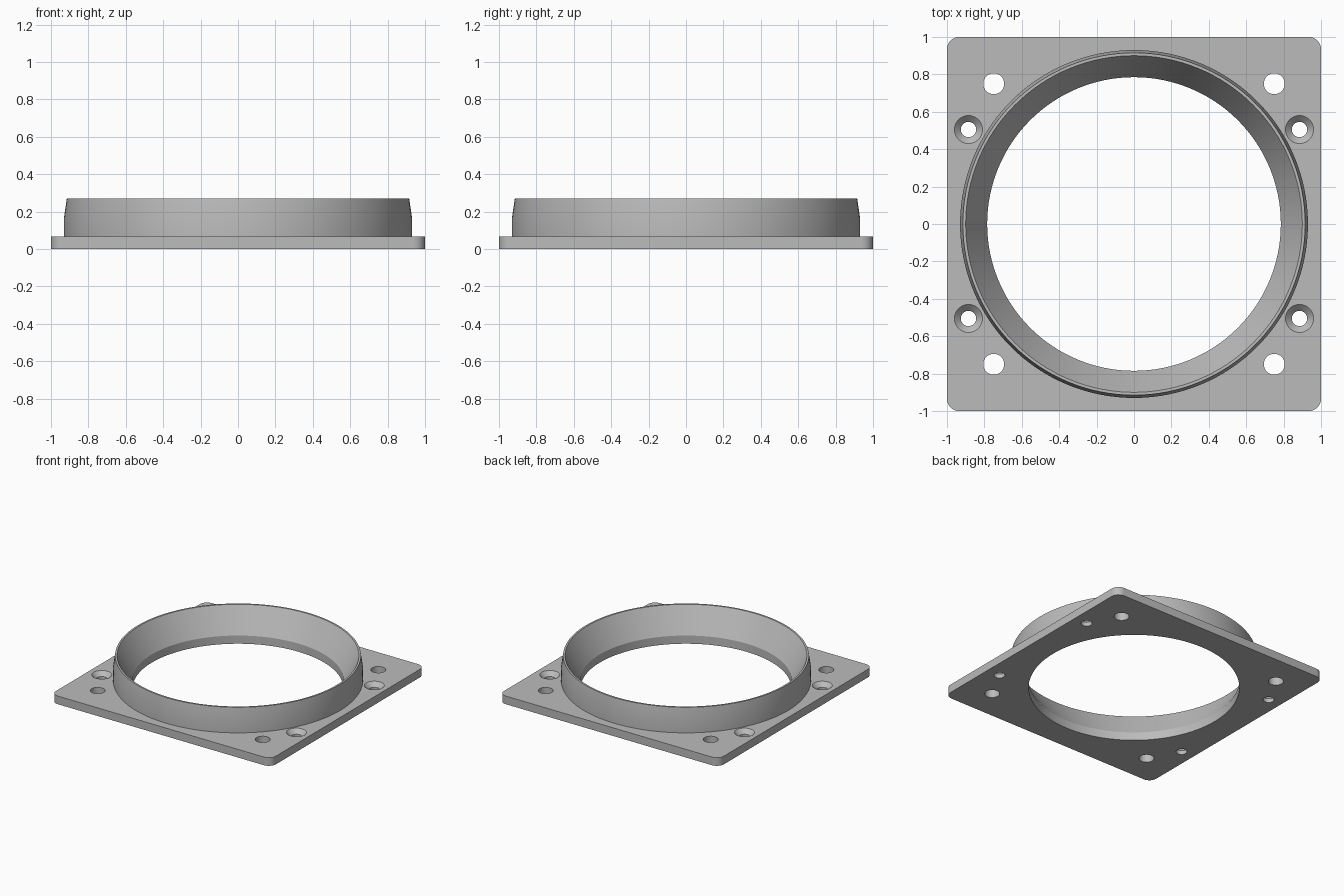
import bpy, bmesh, math

cube = bpy.data.objects.get("Cube")
if cube:
    bpy.data.objects.remove(cube, do_unlink=True)

PLATE_H, RING_H = 0.067, 0.27

grey = bpy.data.materials.new("light grey")
grey.use_nodes = True
colour = (0.5, 0.5, 0.5, 1)
grey.diffuse_color = colour
grey.node_tree.nodes["Principled BSDF"].inputs["Base Color"].default_value = colour


def make_object(name, bm):
    bmesh.ops.recalc_face_normals(bm, faces=bm.faces)
    mesh = bpy.data.meshes.new(name)
    bm.to_mesh(mesh)
    bm.free()
    mesh.materials.append(grey)
    obj = bpy.data.objects.new(name, mesh)
    bpy.context.collection.objects.link(obj)
    return obj


def add_turned(bm, profile, sides, x=0, y=0):
    """Closed solid turned about a vertical axis from (radius, z) pairs."""
    rings = []
    for r, z in profile:
        angles = [2 * math.pi * i / sides for i in range(sides)]
        rings.append([bm.verts.new((x + r * math.cos(a), y + r * math.sin(a), z)) for a in angles])
    for low, high in zip(rings, rings[1:]):
        for i in range(sides):
            j = (i + 1) % sides
            bm.faces.new((low[i], low[j], high[j], high[i]))
    bm.faces.new(rings[0][::-1])
    bm.faces.new(rings[-1])


def combine(target, tool, operation):
    mod = target.modifiers.new(operation.lower(), 'BOOLEAN')
    mod.operation, mod.object, mod.solver = operation, tool, 'EXACT'
    bpy.context.view_layer.objects.active = target
    bpy.ops.object.modifier_apply(modifier=mod.name)
    bpy.data.objects.remove(tool, do_unlink=True)


# Square plate with rounded upright corners
bm = bmesh.new()
bmesh.ops.create_cube(bm, size=2)
for v in bm.verts:
    v.co.z = PLATE_H if v.co.z > 0 else 0
upright = [e for e in bm.edges if abs(e.verts[0].co.z - e.verts[1].co.z) > 0.01]
bmesh.ops.bevel(bm, geom=upright, offset=0.065, segments=8, profile=0.5, affect='EDGES')
flange = make_object("flange_with_collar", bm)

# Raised collar, tapering near its rim
bm = bmesh.new()
add_turned(bm, [(0.93, 0.03), (0.93, 0.17), (0.915, RING_H)], 128)
combine(flange, make_object("collar", bm), 'UNION')

# Funnel-shaped bore, four plain holes and four countersunk holes
bm = bmesh.new()
add_turned(bm, [(0.785, -0.1), (0.785, PLATE_H), (0.9, RING_H), (0.957, 0.37)], 128)
for sx in (-1, 1):
    for sy in (-1, 1):
        add_turned(bm, [(0.056, -0.1), (0.056, 0.15)], 32, sx * 0.75, sy * 0.75)
        add_turned(bm, [(0.041, -0.1), (0.041, 0.033), (0.075, PLATE_H), (0.075, 0.15)],
                   32, sx * 0.885, sy * 0.505)
combine(flange, make_object("hole_cutter", bm), 'DIFFERENCE')

# Smooth round walls, crisp edges
bpy.ops.object.select_all(action='DESELECT')
flange.select_set(True)
bpy.context.view_layer.objects.active = flange
bpy.ops.object.shade_smooth_by_angle(angle=math.radians(15))
